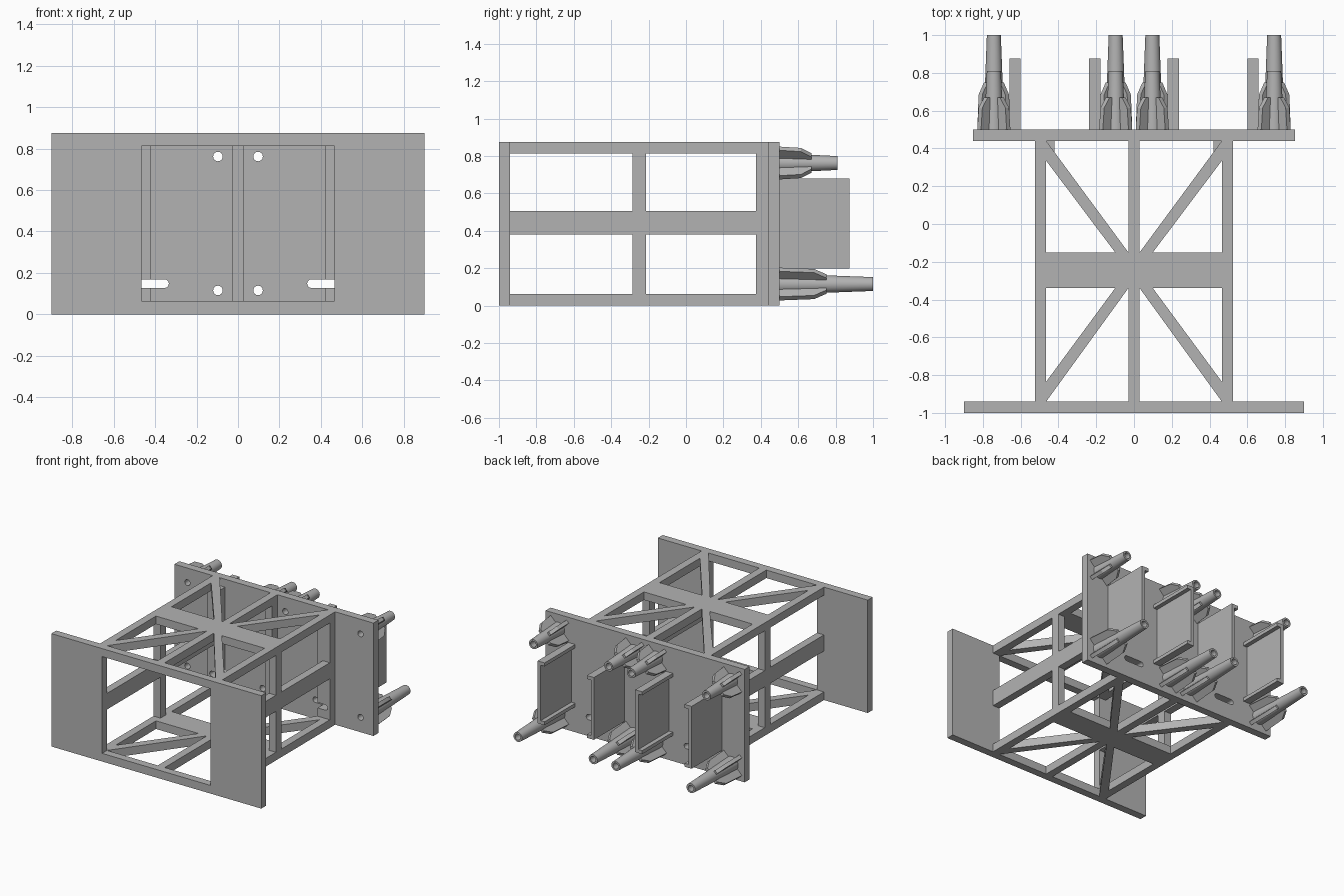
import bpy, bmesh
from math import pi, cos, sin
from mathutils import Vector, Matrix

cube = bpy.data.objects.get("Cube")
if cube:
    bpy.data.objects.remove(cube)

grey = bpy.data.materials.new("mid grey")
grey.use_nodes = True
tone = (0.45, 0.45, 0.45, 1)
grey.diffuse_color = tone
grey.node_tree.nodes["Principled BSDF"].inputs["Base Color"].default_value = tone

HEIGHT, T = 0.875, 0.06        # overall height, sheet thickness
RAIL_IN, RAIL_OUT = 0.465, 0.525
BACK0, BACK1 = 0.44, 0.50      # back plate depth range
BORE = 0.023
STUD_X = (-0.742, -0.097, 0.097, 0.742)
STUD_Z = (0.115, 0.762)


def finish(name, bm):
    bmesh.ops.recalc_face_normals(bm, faces=bm.faces)
    mesh = bpy.data.meshes.new(name)
    bm.to_mesh(mesh)
    bm.free()
    mesh.materials.append(grey)
    obj = bpy.data.objects.new(name, mesh)
    bpy.context.collection.objects.link(obj)
    return obj


def add_prism(bm, points, axis, lo, hi):
    """Extrude a 2D outline along z (points are x, y) or y (points are x, z)."""
    def place(p, d):
        return (p[0], p[1], d) if axis == "z" else (p[0], d, p[1])
    rings = [[bm.verts.new(place(p, d)) for p in points] for d in (lo, hi)]
    bm.faces.new(rings[0])
    bm.faces.new(rings[1])
    for i in range(len(points)):
        j = (i + 1) % len(points)
        bm.faces.new((rings[0][i], rings[0][j], rings[1][j], rings[1][i]))


def add_box(bm, x0, x1, y0, y1, z0, z1):
    add_prism(bm, [(x0, y0), (x1, y0), (x1, y1), (x0, y1)], "z", z0, z1)


def box(name, *bounds):
    bm = bmesh.new()
    add_box(bm, *bounds)
    return finish(name, bm)


def cut(target, cutter):
    """Bake a boolean difference into the target."""
    mod = target.modifiers.new("cut", "BOOLEAN")
    mod.operation, mod.solver, mod.object = "DIFFERENCE", "EXACT", cutter
    graph = bpy.context.evaluated_depsgraph_get()
    mesh = bpy.data.meshes.new_from_object(target.evaluated_get(graph))
    target.modifiers.clear()
    target.data = mesh


def arc(cx, cz, r, start, end, n):
    return [(cx + r * cos(start + (end - start) * i / n),
             cz + r * sin(start + (end - start) * i / n)) for i in range(n + 1)]


# Front plate with its large window
front = box("front_plate", -0.9, 0.9, -1, -0.94, 0, HEIGHT)
window = box("window_cutter", -RAIL_IN, RAIL_IN, -1.1, -0.9, 0.063, 0.813)
cut(front, window)
bpy.data.objects.remove(window)

# Top and bottom decks: rails, cross slab and diagonal braces
for name, z0, z1 in (("bottom_deck", 0, 0.063), ("top_deck", 0.813, HEIGHT)):
    bm = bmesh.new()
    add_box(bm, -RAIL_OUT, RAIL_OUT, -0.34, -0.15, z0, z1)
    for y0, y1 in ((-0.94, -0.34), (-0.15, BACK0)):
        for x0, x1 in ((-RAIL_OUT, -RAIL_IN), (-0.03, 0.03), (RAIL_IN, RAIL_OUT)):
            add_box(bm, x0, x1, y0, y1, z0, z1)
    for s in (-1, 1):
        for near, far in ((-0.15, BACK0), (-0.34, -0.94)):
            inset = 0.105 if far > 0 else -0.105
            add_prism(bm, [(s * 0.03, near), (s * 0.10, near),
                           (s * RAIL_IN, far - inset), (s * RAIL_IN, far)], "z", z0, z1)
    finish(name, bm)

# Side frames: middle rail and upright
for side, s in (("right", -1), ("left", 1)):
    x0, x1 = sorted((s * RAIL_IN, s * RAIL_OUT))
    bm = bmesh.new()
    add_box(bm, x0, x1, -0.94, 0.375, 0.38, 0.505)
    for z0, z1 in ((0.063, 0.38), (0.505, 0.813)):
        add_box(bm, x0, x1, -0.285, -0.215, z0, z1)
    finish(side + "_side_frame", bm)

# Back plate and the uprights against it
back = box("back_plate", -0.853, 0.853, BACK0, BACK1, 0, HEIGHT)
posts = [box(n, a, b, 0.375, BACK0, 0.063, 0.813) for n, a, b in (
    ("right_back_post", -RAIL_OUT, -0.42), ("centre_back_post", -0.03, 0.03),
    ("left_back_post", 0.42, RAIL_OUT))]

# Bolt holes and rounded slots
bm = bmesh.new()
for x in STUD_X:
    for z in STUD_Z:
        add_prism(bm, arc(x, z, BORE, 0, 2 * pi, 24)[:-1], "y", 0.3, 0.6)
for s in (-1, 1):
    outline = (arc(s * 0.42 + 0.065, 0.148, 0.021, -pi / 2, pi / 2, 8)
               + arc(s * 0.42 - 0.065, 0.148, 0.021, pi / 2, 3 * pi / 2, 8))
    add_prism(bm, outline, "y", 0.3, 0.6)
holes = finish("hole_cutter", bm)
for part in [back] + posts:
    cut(part, holes)
bpy.data.objects.remove(holes)


# Hollow tapered studs braced by four diagonal fins
def stud(name, x, z, length, base_r, fin_mid, fin_end):
    bm = bmesh.new()
    n = 24
    loops = []
    for r, y in ((BORE, 0), (base_r, 0), (0.037, length), (BORE, length)):
        loops.append([bm.verts.new((px, y, pz))
                      for px, pz in arc(0, 0, r, 0, 2 * pi, n)[:-1]])
    for a, b in zip(loops, loops[1:] + loops[:1]):
        for i in range(n):
            j = (i + 1) % n
            bm.faces.new((a[i], a[j], b[j], b[i]))
    for k in range(4):
        old = set(bm.verts)
        add_prism(bm, [(0.032, 0), (0.11, 0), (0.1, fin_mid), (0.06, fin_end),
                       (0.032, fin_end)], "z", -0.014, 0.014)
        new = [v for v in bm.verts if v not in old]
        bmesh.ops.rotate(bm, verts=new, cent=Vector(),
                         matrix=Matrix.Rotation(pi / 4 + k * pi / 2, 3, "Y"))
    obj = finish(name, bm)
    obj.location = (x, BACK1, z)
    bpy.ops.object.select_all(action="DESELECT")
    obj.select_set(True)
    bpy.context.view_layer.objects.active = obj
    bpy.ops.object.shade_smooth_by_angle(angle=0.5)


for i, x in enumerate(STUD_X):
    stud(f"lower_stud_{i + 1}", x, STUD_Z[0], 0.5, 0.056, 0.185, 0.25)
    stud(f"upper_stud_{i + 1}", x, STUD_Z[1], 0.31, 0.052, 0.115, 0.17)

# Pairs of channel-shaped guides facing each other
for side, s in (("right", -1), ("left", 1)):
    for place, web, lip in (("inner", 0.177, 0.237), ("outer", 0.66, 0.6)):
        mid = web + (lip - web) * 0.45
        z0, z1, t = 0.197, 0.68, 0.027
        bm = bmesh.new()
        add_prism(bm, [(s * px, pz) for px, pz in (
            (web, z0), (lip, z0), (lip, z0 + t), (mid, z0 + t),
            (mid, z1 - t), (lip, z1 - t), (lip, z1), (web, z1))], "y", BACK1, 0.875)
        finish(f"{side}_{place}_guide", bm)
